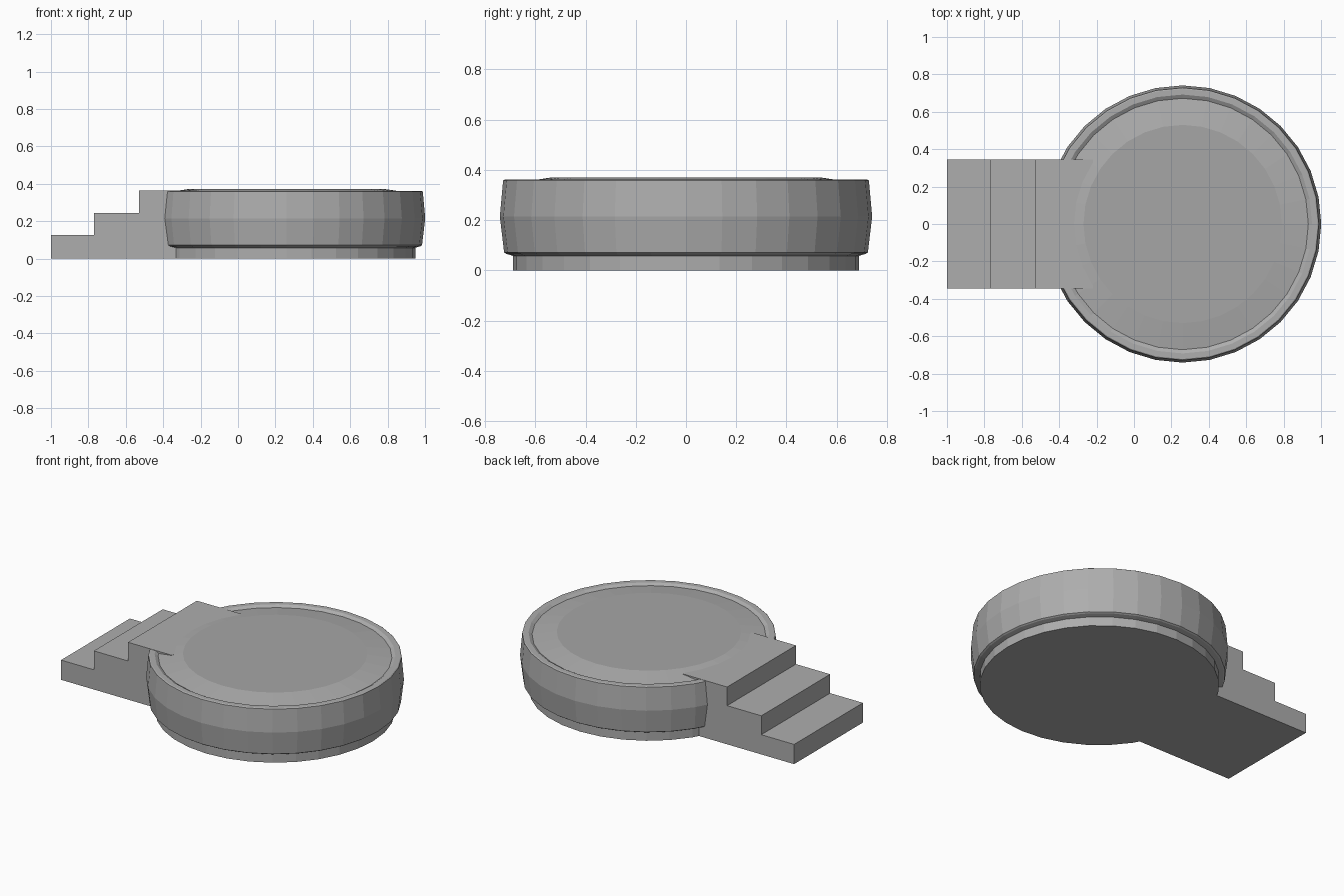
import bpy, bmesh, math

if "Cube" in bpy.data.objects:
    bpy.data.objects.remove(bpy.data.objects["Cube"])

CX = 0.26      # centre of the round platform
SEG = 32


def material(name, v):
    m = bpy.data.materials.new(name)
    m.diffuse_color = (v, v, v, 1)
    m.use_nodes = True
    m.node_tree.nodes["Principled BSDF"].inputs["Base Color"].default_value = m.diffuse_color
    return m


stone = material("stone grey", 0.42)
slab = material("worn grey", 0.38)


def finish(name, bm, *mats):
    bmesh.ops.recalc_face_normals(bm, faces=bm.faces)
    me = bpy.data.meshes.new(name)
    bm.to_mesh(me)
    bm.free()
    ob = bpy.data.objects.new(name, me)
    bpy.context.collection.objects.link(ob)
    for m in mats:
        me.materials.append(m)
    return ob


# Round platform: foot, bulging drum, rim, groove and raised top
profile = [(0.688, 0), (0.688, 0.058), (0.715, 0.066), (0.724, 0.072),
           (0.741, 0.215), (0.728, 0.358), (0.722, 0.362), (0.692, 0.362),
           (0.672, 0.350), (0.53, 0.371)]
bm = bmesh.new()
rings = []
for r, z in profile:
    rings.append([bm.verts.new((CX + r * math.cos(2 * math.pi * i / SEG),
                                r * math.sin(2 * math.pi * i / SEG), z))
                  for i in range(SEG)])
for a, b in zip(rings, rings[1:]):
    for i in range(SEG):
        j = (i + 1) % SEG
        bm.faces.new((a[i], a[j], b[j], b[i]))
bm.faces.new(rings[0])
top = bm.faces.new(rings[-1])
top.material_index = 1
finish("round_platform", bm, stone, slab)

# Stairs: stepped side profile extruded across the width
W = 0.345
steps = [(-1, 0), (-1, 0.125), (-0.77, 0.125), (-0.77, 0.245),
         (-0.53, 0.245), (-0.53, 0.3635), (-0.22, 0.3635), (-0.22, 0)]
bm = bmesh.new()
side = bm.faces.new([bm.verts.new((x, -W, z)) for x, z in steps])
ext = bmesh.ops.extrude_face_region(bm, geom=[side])
bmesh.ops.translate(bm, vec=(0, 2 * W, 0),
                    verts=[g for g in ext["geom"] if isinstance(g, bmesh.types.BMVert)])
finish("stairs", bm, stone)
